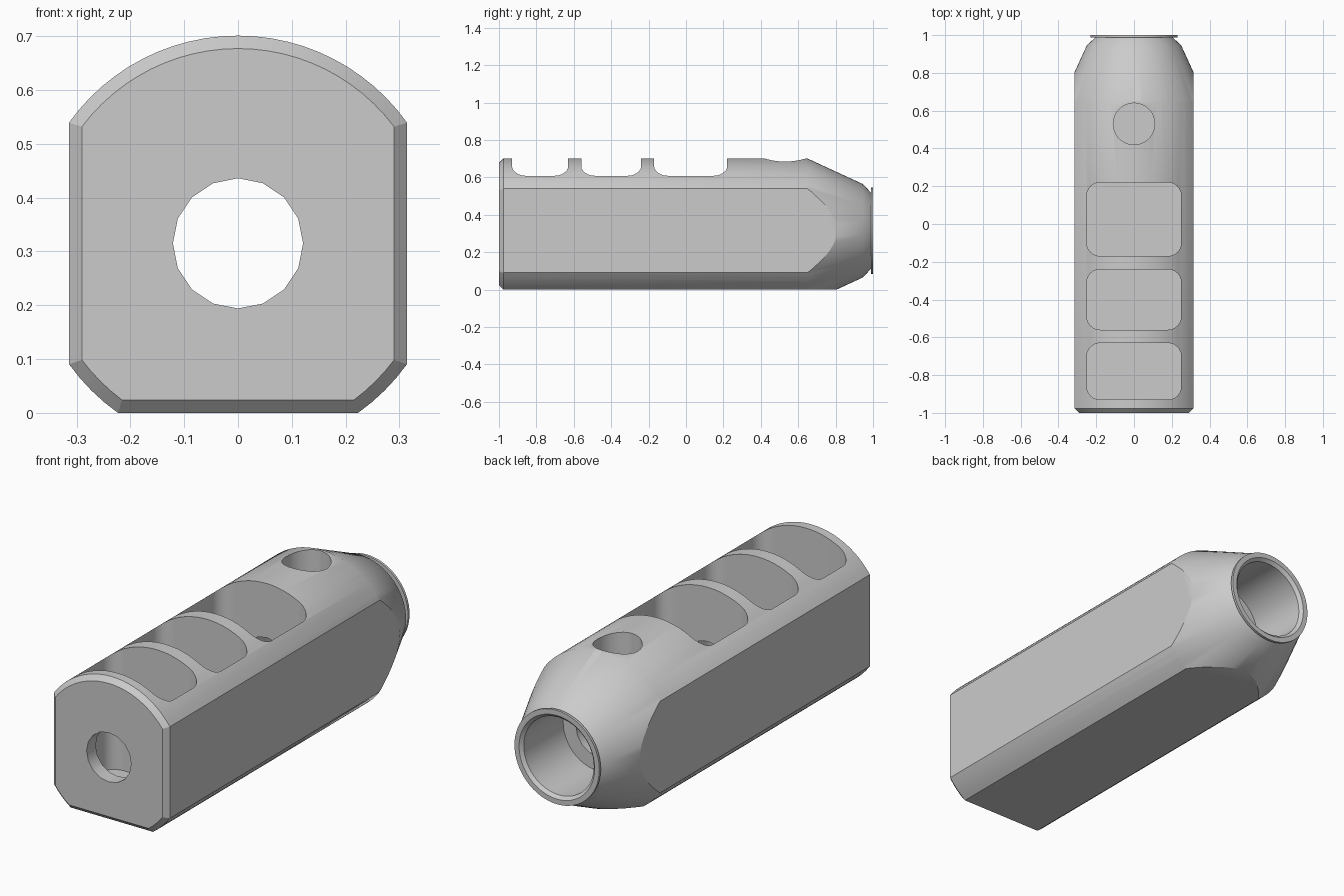
import bpy, bmesh, math
from mathutils import Matrix, Vector

cube = bpy.data.objects.get("Cube")
if cube:
    bpy.data.objects.remove(cube, do_unlink=True)

AXIS_Z = 0.315                      # height of the bore axis
RADIUS, HALF_WIDTH = 0.386, 0.314   # round bar, milled flat at the sides and bottom
POCKET_FLOOR = 0.06

steel = bpy.data.materials.new("grey_steel")
steel.use_nodes = True
steel.diffuse_color = (0.6, 0.6, 0.6, 1)
steel.node_tree.nodes["Principled BSDF"].inputs["Base Color"].default_value = (0.6, 0.6, 0.6, 1)


def make_object(name, bm):
    bmesh.ops.recalc_face_normals(bm, faces=bm.faces)
    mesh = bpy.data.meshes.new(name)
    bm.to_mesh(mesh)
    bm.free()
    mesh.materials.append(steel)
    obj = bpy.data.objects.new(name, mesh)
    bpy.context.collection.objects.link(obj)
    return obj


def loft(name, rings):
    """Closed solid through rings with equal point counts."""
    bm = bmesh.new()
    loops = [[bm.verts.new(p) for p in ring] for ring in rings]
    n = len(loops[0])
    for a, b in zip(loops, loops[1:]):
        for i in range(n):
            j = (i + 1) % n
            bm.faces.new((a[i], a[j], b[j], b[i]))
    bm.faces.new(loops[0])
    bm.faces.new(loops[-1])
    return make_object(name, bm)


def circle(r, y, sides):
    """Ring around the bore axis."""
    angles = [math.tau * i / sides for i in range(sides)]
    return [(r * math.sin(a), y, AXIS_Z + r * math.cos(a)) for a in angles]


def lathe(name, profile, sides):
    return loft(name, [circle(r, y, sides) for y, r in profile])


def body_outline(inset, y):
    """Circle trimmed by two side flats and a bottom flat."""
    r, w, h = RADIUS - inset, HALF_WIDTH - inset, AXIS_Z - inset
    side = math.acos(w / r)
    bottom = math.asin(h / r)
    arcs = [(side, math.pi - side, 24),
            (math.pi + side, math.pi + bottom, 4),
            (-bottom, -side, 4)]
    points = []
    for start, end, steps in arcs:
        for i in range(steps + 1):
            a = start + (end - start) * i / steps
            points.append((r * math.cos(a), y, AXIS_Z + r * math.sin(a)))
    return points


def pocket_outline(half_x, y0, y1, r, z, steps=6):
    """Rounded rectangle lying flat."""
    cx, cy, mid = half_x - r, (y1 - y0) / 2 - r, (y0 + y1) / 2
    points = []
    for q, (sx, sy) in enumerate([(1, 1), (-1, 1), (-1, -1), (1, -1)]):
        for i in range(steps + 1):
            a = math.pi / 2 * (q + i / steps)
            points.append((sx * cx + r * math.cos(a), mid + sy * cy + r * math.sin(a), z))
    return points


def boolean(target, tool, operation):
    mod = target.modifiers.new(tool.name, 'BOOLEAN')
    mod.operation = operation
    mod.solver = 'EXACT'
    mod.object = tool
    bpy.context.view_layer.objects.active = target
    bpy.ops.object.modifier_apply(modifier=mod.name)
    bpy.data.objects.remove(tool, do_unlink=True)


# Milled bar with a chamfered front edge
body = loft("brake_body", [body_outline(0.024, -1), body_outline(0, -0.976), body_outline(0, 1.1)])

# Turned tail: long cone, short chamfer and a thin end lip
tail = [(-1.2, 0.6), (0.4, 0.5), (0.65, 0.386), (0.945, 0.25), (0.988, 0.205),
        (0.988, 0.23), (1.0, 0.23)]
boolean(body, lathe("tail_shape", tail, 64), 'INTERSECT')

# Three gas pockets open at the top
for y0, y1 in [(-0.93, -0.63), (-0.56, -0.24), (-0.17, 0.22)]:
    rings = [pocket_outline(0.25, y0, y1, 0.07, z) for z in (POCKET_FLOOR, 0.9)]
    boolean(body, loft("gas_pocket", rings), 'DIFFERENCE')

# Round top port
port = [[(0.11 * math.cos(math.tau * i / 32), 0.53 + 0.11 * math.sin(math.tau * i / 32), z)
         for i in range(32)] for z in (POCKET_FLOOR, 0.9)]
boolean(body, loft("top_port", port), 'DIFFERENCE')

# Narrow bore all through, wide socket with a chamfered mouth at the back
boolean(body, lathe("bore", [(-1.1, 0.121), (0.8, 0.121)], 16), 'DIFFERENCE')
socket = [(0.68, 0.19), (0.985, 0.19), (1.0, 0.205), (1.1, 0.205)]
boolean(body, lathe("socket", socket, 48), 'DIFFERENCE')

# Smooth round surfaces, keep machined edges sharp
bpy.ops.object.select_all(action='DESELECT')
body.select_set(True)
bpy.context.view_layer.objects.active = body
bpy.ops.object.shade_smooth_by_angle(angle=math.radians(25))
